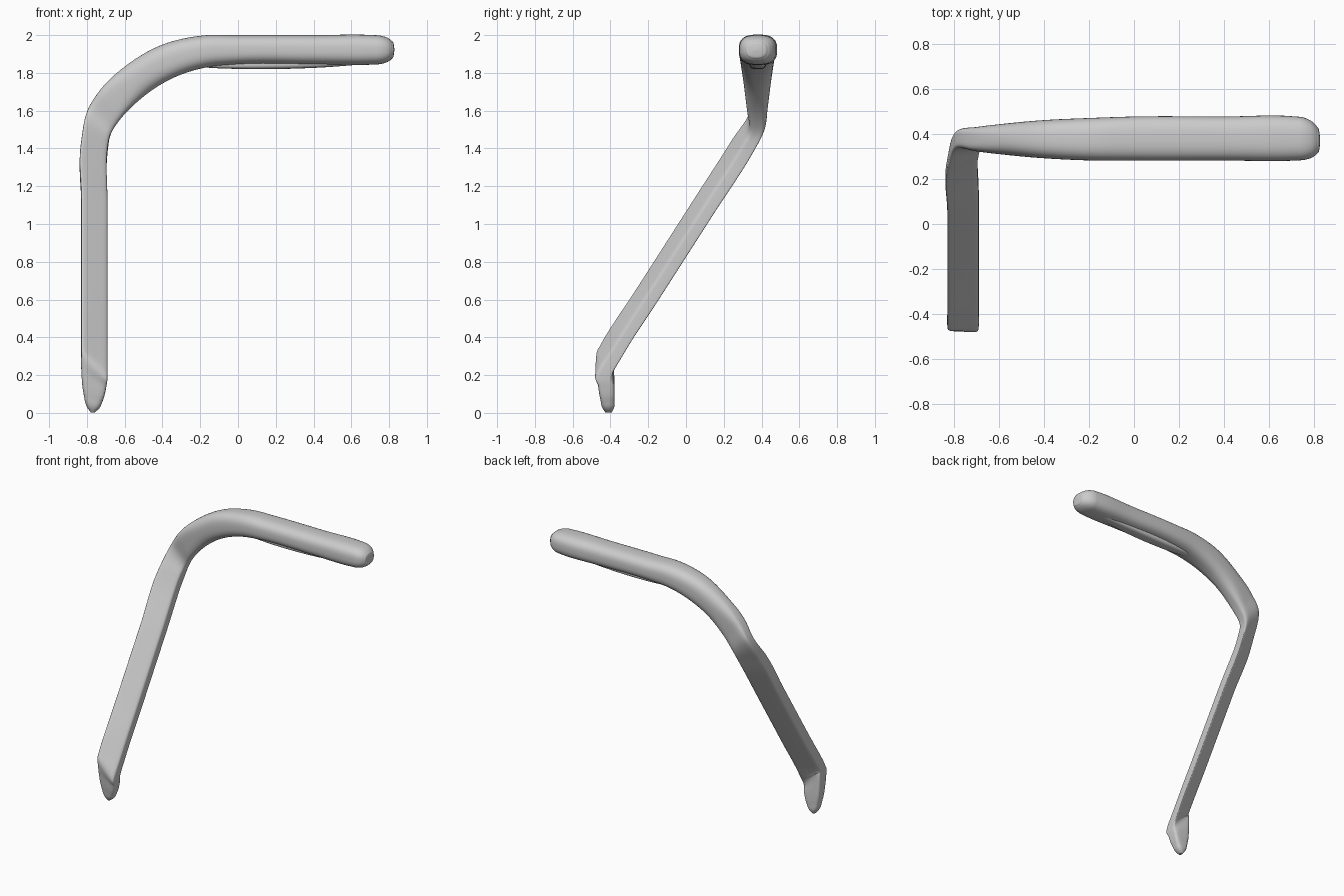
import bpy, bmesh, math

if "Cube" in bpy.data.objects:
    bpy.data.objects.remove(bpy.data.objects["Cube"])

SIDES = 40


def section(v):
    """Skewed superellipse ring: centre, two half-axes and squareness exponent."""
    c, a, b, e = v[0:3], v[3:6], v[6:9], v[9]
    pts = []
    for i in range(SIDES):
        t = 2 * math.pi * (i + 0.5) / SIDES
        p = math.copysign(abs(math.cos(t)) ** (2 / e), math.cos(t))
        q = math.copysign(abs(math.sin(t)) ** (2 / e), math.sin(t))
        pts.append([c[k] + a[k] * p + b[k] * q for k in range(3)])
    return pts


def smooth_path(keys, steps):
    """Hermite interpolation of the key sections, spaced by chord length."""
    t = [0.0]
    for k0, k1 in zip(keys, keys[1:]):
        t.append(t[-1] + max(math.dist(k0[:3], k1[:3]), 0.005))
    last = len(keys) - 1
    slope = []
    for i, key in enumerate(keys):
        lo, hi = max(i - 1, 0), min(i + 1, last)
        if 0 < i < last:
            h0, h1 = t[i] - t[lo], t[hi] - t[i]
            slope.append([((y - x) / h0 * h1 + (z - y) / h1 * h0) / (h0 + h1)
                          for x, y, z in zip(keys[lo], key, keys[hi])])
        else:
            slope.append([(z - x) / (t[hi] - t[lo]) for x, z in zip(keys[lo], keys[hi])])
    out = []
    for i in range(last):
        h = t[i + 1] - t[i]
        for s in range(steps):
            u = s / steps
            w = 3 * u**2 - 2 * u**3
            m0, m1 = (u**3 - 2 * u**2 + u) * h, (u**3 - u**2) * h
            out.append([(1 - w) * p + m0 * m + w * q + m1 * r for p, m, q, r in
                        zip(keys[i], slope[i], keys[i + 1], slope[i + 1])])
    return out + [list(keys[-1])]


def loft(name, keys, steps=6):
    bm = bmesh.new()
    rings = [[bm.verts.new(p) for p in section(v)] for v in smooth_path(keys, steps)]
    for r0, r1 in zip(rings, rings[1:]):
        for i in range(SIDES):
            j = (i + 1) % SIDES
            bm.faces.new((r0[i], r0[j], r1[j], r1[i]))
    bm.faces.new(rings[0][::-1])
    bm.faces.new(rings[-1])
    bmesh.ops.recalc_face_normals(bm, faces=bm.faces)
    me = bpy.data.meshes.new(name)
    bm.to_mesh(me)
    bm.free()
    ob = bpy.data.objects.new(name, me)
    bpy.context.collection.objects.link(ob)
    bpy.context.view_layer.objects.active = ob
    ob.select_set(True)
    bpy.ops.object.shade_smooth_by_angle(angle=math.radians(40))
    ob.select_set(False)


def foot(u):
    """Pointed foot, u = 0 at the tip and 1 at the crease."""
    s = math.sqrt(1 - (1 - u) ** 2)
    return (-.77 + .01 * u, -.41 - .02 * u, .265 * u, .07 * s, 0, -.06 * u,
            0, .045 * math.sqrt(s), 0, 2 + 6 * u)


def leg(y):
    """Skewed section of the slanted bar at depth y."""
    return (-.76, y, .945 + 1.56 * y, .07, .0286, -.0184, 0, .031, -.02, 8)


def bend(x, z, ax, az, by):
    """Upright section of the elbow."""
    return (x, .377, z, ax, 0, -az, 0, by, 0, 2.7 + 20 * max(0, -.6 - x))


def grip(x, s=1, shift=0):
    """Section of the horizontal grip, scaled by s."""
    return (x, .38 - shift, 1.922, 0, 0, -.078 * s, 0, .098 * s, 0, 2 + .7 * s)


def grip_end(t):
    return grip(.72 + .108 * math.sin(t), math.cos(t) ** .7, .01 * math.sin(t) ** 2)


def pad(u):
    """Slim tapered strip below the grip."""
    s = math.sin(math.pi * u) ** .4
    return (-.24 + .96 * u, .38, 1.845 + .02 * u * u, 0, 0, -.029 * s, 0, .044 * s, 0, 3)


# Bent bar: foot, slanted leg, elbow, grip and rounded end
loft("bent_arm",
     [foot(u) for u in (.01, .08, .3, .65, 1)]
     + [leg(y) for y in (-.4, -.2, .1, .3)]
     + [bend(-.73, 1.55, .064, .058, .043), bend(-.67, 1.64, .058, .072, .055),
        bend(-.56, 1.746, .052, .078, .07), bend(-.38, 1.858, .03, .088, .086),
        bend(-.18, 1.913, .008, .085, .095)]
     + [grip(0), grip(.4)]
     + [grip_end(.26 * i) for i in range(6)] + [grip_end(1.56)])

# Strip set into the underside of the grip
loft("underside_pad", [pad(u) for u in (.01, .06, .2, .4, .6, .8, .94, .99)])
